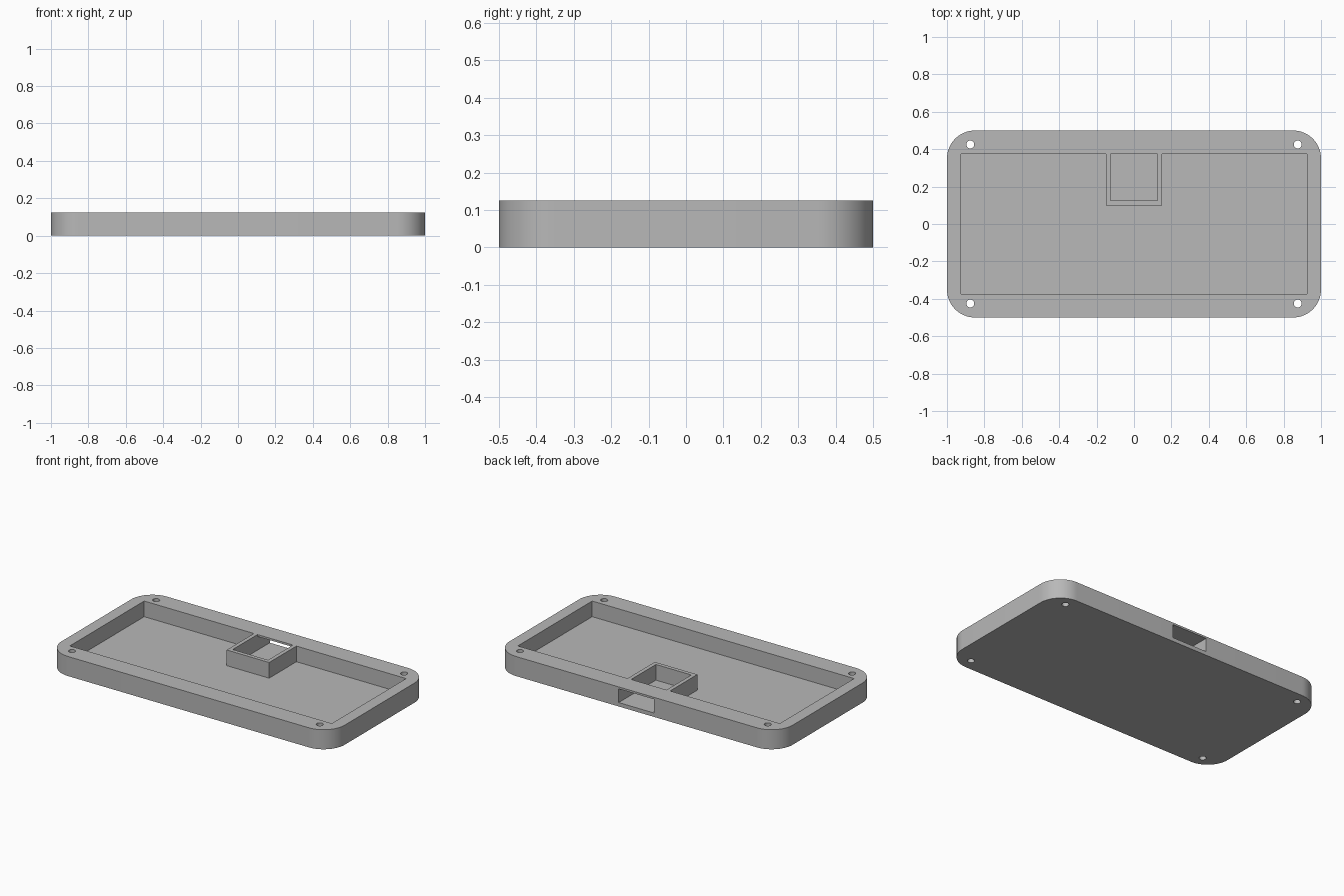
import bpy, bmesh
from math import cos, sin, pi, radians

cube = bpy.data.objects.get("Cube")
if cube:
    bpy.data.objects.remove(cube, do_unlink=True)

HEIGHT, FLOOR, OVER = 0.125, 0.025, 0.2
HALF_X, HALF_Y, CORNER = 1.0, 0.5, 0.15

grey = bpy.data.materials.new("matte grey")
grey.use_nodes = True
colour = (0.48, 0.48, 0.48, 1)
grey.diffuse_color = colour
grey.node_tree.nodes["Principled BSDF"].inputs["Base Color"].default_value = colour


def prism(name, outline, z0, z1):
    """Extrude a counter-clockwise outline from z0 to z1."""
    bm = bmesh.new()
    face = bm.faces.new([bm.verts.new((x, y, z0)) for x, y in outline])
    top = bmesh.ops.extrude_face_region(bm, geom=[face])["geom"]
    verts = [g for g in top if isinstance(g, bmesh.types.BMVert)]
    bmesh.ops.translate(bm, verts=verts, vec=(0, 0, z1 - z0))
    bmesh.ops.recalc_face_normals(bm, faces=bm.faces)
    mesh = bpy.data.meshes.new(name)
    bm.to_mesh(mesh)
    bm.free()
    mesh.materials.append(grey)
    obj = bpy.data.objects.new(name, mesh)
    bpy.context.collection.objects.link(obj)
    return obj


def rect(x0, y0, x1, y1):
    return [(x0, y0), (x1, y0), (x1, y1), (x0, y1)]


def arc(cx, cy, radius, start, sweep, steps):
    angles = [start + sweep * i / steps for i in range(steps + 1)]
    return [(cx + radius * cos(a), cy + radius * sin(a)) for a in angles]


# Tray body with rounded corners
outline = []
for i, (sx, sy) in enumerate([(1, 1), (-1, 1), (-1, -1), (1, -1)]):
    outline += arc(sx * (HALF_X - CORNER), sy * (HALF_Y - CORNER),
                   CORNER, i * pi / 2, pi / 2, 16)
tray = prism("tray", outline, 0, HEIGHT)

# Main cavity, notched around the small compartment at the back
cavity = [(-0.925, -0.375), (0.925, -0.375), (0.925, 0.375), (0.15, 0.375),
          (0.15, 0.1), (-0.15, 0.1), (-0.15, 0.375), (-0.925, 0.375)]
cutters = [prism("cavity_cutter", cavity, FLOOR, OVER)]

# Compartment interior and its opening through the back wall
cutters.append(prism("compartment_cutter", rect(-0.125, 0.125, 0.125, 0.375), FLOOR, OVER))
cutters.append(prism("back_opening_cutter", rect(-0.125, 0.3, 0.125, 0.6), FLOOR, 0.1125))

# Screw holes in the corners
for sx in (-1, 1):
    for sy in (-1, 1):
        ring = arc(sx * 0.875, sy * 0.425, 0.021, 0, 2 * pi, 24)[:-1]
        cutters.append(prism("screw_hole_cutter", ring, -0.1, OVER))

for cutter in cutters:
    cutter.hide_render = True
    mod = tray.modifiers.new(cutter.name, "BOOLEAN")
    mod.operation = "DIFFERENCE"
    mod.solver = "EXACT"
    mod.object = cutter

# Bake the cuts and discard the cutters
depsgraph = bpy.context.evaluated_depsgraph_get()
cut_mesh = bpy.data.meshes.new_from_object(tray.evaluated_get(depsgraph))
tray.modifiers.clear()
tray.data = cut_mesh
for cutter in cutters:
    bpy.data.objects.remove(cutter, do_unlink=True)

bpy.ops.object.select_all(action="DESELECT")
tray.select_set(True)
bpy.context.view_layer.objects.active = tray
bpy.ops.object.shade_smooth_by_angle(angle=radians(30))
